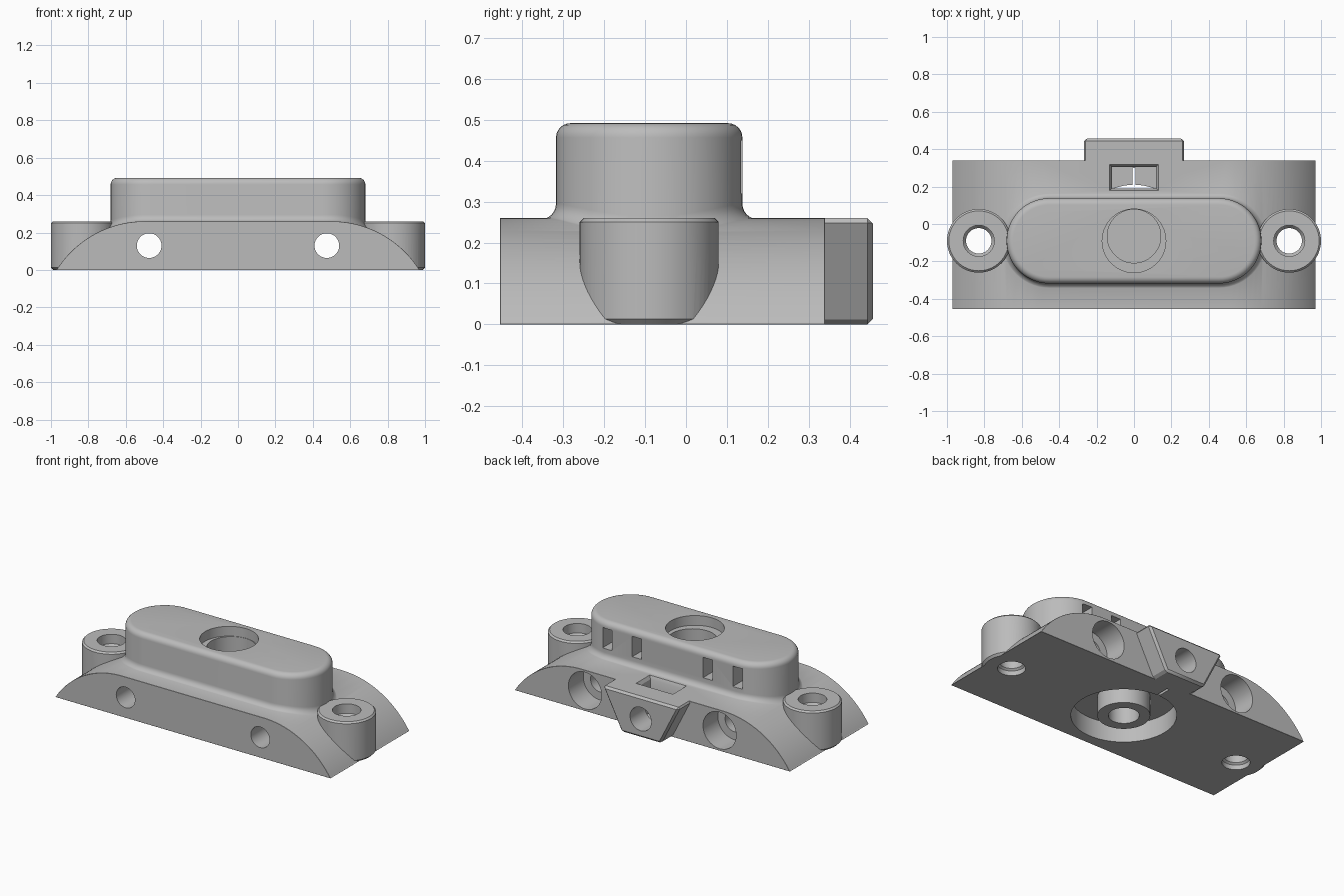
import bpy, bmesh, math
from mathutils import Matrix, Vector

if "Cube" in bpy.data.objects:
    bpy.data.objects.remove(bpy.data.objects["Cube"], do_unlink=True)

grey = bpy.data.materials.new("plain_grey")
grey.use_nodes = True
colour = (0.5, 0.5, 0.5, 1)
grey.diffuse_color = colour
grey.node_tree.nodes["Principled BSDF"].inputs["Base Color"].default_value = colour

TOP = 0.26      # height of the base plate
CY = -0.09      # y of the raised housing, ears and bore
ARC_R = 0.555   # radius of the sloping ends
ARC_X = 0.5


def loft(name, sections, ring=False):
    """Skin a list of equal-length loops; cap the ends unless it is a ring."""
    bm = bmesh.new()
    loops = [[bm.verts.new(p) for p in s] for s in sections]
    pairs = list(zip(loops, loops[1:]))
    if ring:
        pairs.append((loops[-1], loops[0]))
    else:
        bm.faces.new(loops[0])
        bm.faces.new(loops[-1])
    for a, b in pairs:
        n = len(a)
        for i in range(n):
            j = (i + 1) % n
            bm.faces.new((a[i], a[j], b[j], b[i]))
    bmesh.ops.recalc_face_normals(bm, faces=bm.faces)
    mesh = bpy.data.meshes.new(name)
    bm.to_mesh(mesh)
    bm.free()
    obj = bpy.data.objects.new(name, mesh)
    bpy.context.collection.objects.link(obj)
    mesh.materials.append(grey)
    return obj


def circle(x, y, r, z, n=64):
    return [Vector((x + r * math.cos(2 * math.pi * i / n),
                    y + r * math.sin(2 * math.pi * i / n), z)) for i in range(n)]


def turned(name, x, y, profile, ring=False):
    return loft(name, [circle(x, y, r, z) for r, z in profile], ring)


def y_hole(name, x, z, profile):
    """Turned cutter along y; the profile holds (radius, y)."""
    turn = Matrix.Rotation(-math.pi / 2, 4, 'X')
    shift = Vector((x, 0, z))
    return loft(name, [[turn @ p + shift for p in circle(0, 0, r, y)] for r, y in profile])


def rect(x, y0, y1, half, z):
    return [(x - half, y0, z), (x + half, y0, z), (x + half, y1, z), (x - half, y1, z)]


def prism_y(name, outline, y0, y1):
    return loft(name, [[(x, y, z) for x, z in outline] for y in (y0, y1)])


def apply_modifier(obj, mod):
    bpy.context.view_layer.objects.active = obj
    bpy.ops.object.modifier_apply(modifier=mod.name)


def chamfer(obj, width):
    mod = obj.modifiers.new("chamfer", 'BEVEL')
    mod.width = width
    mod.segments = 1
    mod.limit_method = 'ANGLE'
    mod.angle_limit = math.radians(40)
    apply_modifier(obj, mod)


def combine(obj, other, operation):
    mod = obj.modifiers.new("combine", 'BOOLEAN')
    mod.object = other
    mod.operation = operation
    mod.solver = 'EXACT'
    apply_modifier(obj, mod)
    bpy.data.objects.remove(other, do_unlink=True)


def surface(x):
    """Height of the base plate at x."""
    d = max(0, abs(x) - ARC_X)
    return TOP - ARC_R + math.sqrt(ARC_R ** 2 - d ** 2)


# Base plate with rounded sloping ends
steps = 24
right_arc = []
for i in range(steps + 1):
    x = ARC_X + 0.47 * math.sin(math.pi / 2 * i / steps)
    right_arc.append((x, max(0, surface(x))))
right_arc[-1] = (0.972, 0)
outline = [(-x, z) for x, z in reversed(right_arc)] + right_arc
body = prism_y("mount_body", outline, -0.455, 0.34)
chamfer(body, 0.013)

# Rear tab, narrowing downward
tab = prism_y("rear_tab", [(-0.14, 0), (0.14, 0), (0.272, TOP), (-0.272, TOP)], 0.25, 0.457)
chamfer(tab, 0.013)
combine(body, tab, 'UNION')

# Screw ears
for side in (-1, 1):
    ear = turned("screw_ear", side * 0.83, CY,
                 [(0.157, 0), (0.17, 0.013), (0.17, TOP - 0.01), (0.16, TOP)])
    combine(body, ear, 'UNION')


# Raised housing with rounded rim and a fillet that follows the base
def stadium(offset, z, follow):
    pts = []
    r = 0.228 + offset
    n = 28
    for side, start in ((1, -90), (-1, 90)):
        for i in range(n + 1):
            a = math.radians(start + 180 * i / n)
            x = side * 0.453 + r * math.cos(a)
            drop = surface(x) - TOP if follow else 0
            pts.append((x, CY + r * math.sin(a), z + drop))
    return pts


levels = [stadium(0, 0.15, False)]
fillet = 0.038
for i in range(7):
    a = math.pi / 2 * i / 6
    levels.append(stadium(fillet * (1 - math.sin(a)),
                          TOP - 0.003 + fillet * (1 - math.cos(a)), True))
for i in range(7):
    a = math.pi / 2 * i / 6
    levels.append(stadium(-0.035 * (1 - math.cos(a)), 0.457 + 0.035 * math.sin(a), False))
combine(body, loft("raised_housing", levels), 'UNION')

# Top bore with an offset seat
bore = loft("bore_cutter", [circle(0, CY, 0.17, 0.6), circle(0, CY, 0.17, 0.43),
                            circle(0, -0.065, 0.143, 0.43), circle(0, -0.065, 0.143, 0.3)])
combine(body, bore, 'DIFFERENCE')

# Underside recess around a hollow boss
recess = turned("recess_cutter", 0, CY, [(0.15, -0.1), (0.3, -0.1), (0.3, 0.12), (0.15, 0.12)], True)
combine(body, recess, 'DIFFERENCE')
combine(body, turned("boss_hole", 0, CY, [(0.088, -0.1), (0.088, 0.2)]), 'DIFFERENCE')

for side in (-1, 1):
    # Ear screw holes
    hole = turned("ear_hole", side * 0.83, CY,
                  [(0.083, 0.4), (0.083, 0.2), (0.068, 0.18),
                   (0.068, 0.04), (0.08, 0.03), (0.08, -0.1)])
    combine(body, hole, 'DIFFERENCE')
    # Cross holes, counterbored at the back
    cross = y_hole("cross_hole", side * 0.475, 0.13,
                   [(0.066, -0.6), (0.066, 0.19), (0.117, 0.19), (0.117, 0.6)])
    combine(body, cross, 'DIFFERENCE')
    # Rear windows of the housing
    for x in (0.25, 0.46):
        window = loft("window", [rect(side * x, 0.03, 0.25, 0.033, z) for z in (0.32, 0.45)])
        combine(body, window, 'DIFFERENCE')

# Nut slot, floor slit and screw hole in the tab
slot = loft("nut_slot", [rect(0, 0.18, 0.318, 0.13, 0.4), rect(0, 0.18, 0.318, 0.13, TOP),
                         rect(0, 0.19, 0.305, 0.118, 0.24), rect(0, 0.19, 0.305, 0.118, 0.03)])
combine(body, slot, 'DIFFERENCE')
slit = loft("floor_slit", [rect(0, 0.15, 0.3, 0.008, z) for z in (-0.1, 0.1)])
combine(body, slit, 'DIFFERENCE')
combine(body, y_hole("tab_hole", 0, 0.12, [(0.075, 0.25), (0.075, 0.6)]), 'DIFFERENCE')

# Smooth the curved faces, keep the edges sharp
bpy.ops.object.select_all(action='DESELECT')
body.select_set(True)
bpy.context.view_layer.objects.active = body
bpy.ops.object.shade_smooth_by_angle(angle=math.radians(30))
